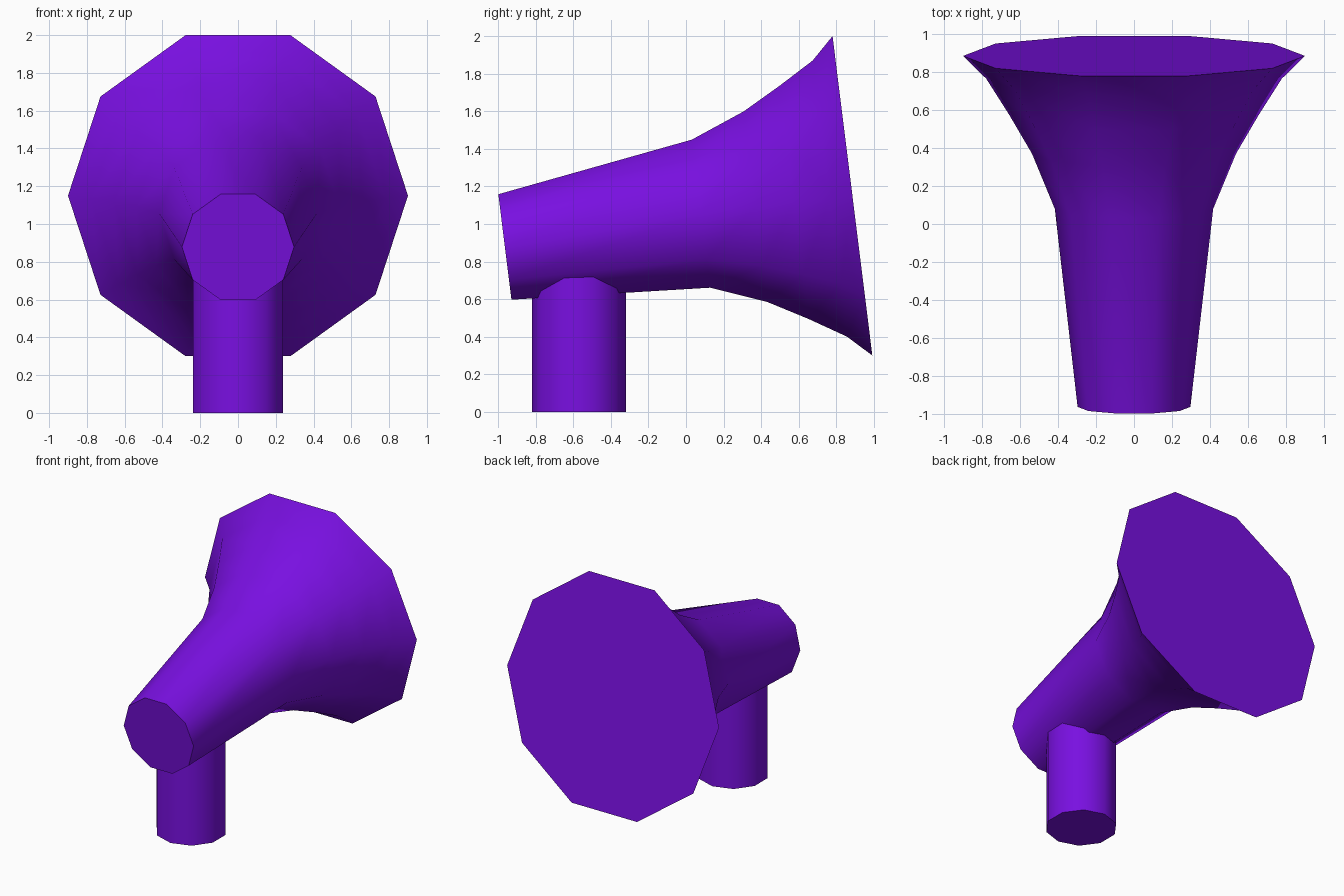
import bpy, bmesh, math

if "Cube" in bpy.data.objects:
    bpy.data.objects.remove(bpy.data.objects["Cube"])

purple = bpy.data.materials.new("purple")
purple.diffuse_color = (0.19, 0.005, 0.75, 1)
purple.use_nodes = True
purple.node_tree.nodes["Principled BSDF"].inputs["Base Color"].default_value = purple.diffuse_color

SIDES = 10
TILT = math.radians(7.1)


def loft(name, rings, tilt, axis_up, phase=0.0):
    """Skin capped ten-sided rings given as (y, z, radius)."""
    bm = bmesh.new()
    loops = []
    for y, z, r in rings:
        loop = []
        for i in range(SIDES):
            a = 2 * math.pi * i / SIDES + phase
            u, v = r * math.cos(a), r * math.sin(a)
            if axis_up:
                co = (u, y + v, z)
            else:
                co = (u, y - v * math.sin(tilt), z + v * math.cos(tilt))
            loop.append(bm.verts.new(co))
        loops.append(loop)
    for a, b in zip(loops, loops[1:]):
        for i in range(SIDES):
            j = (i + 1) % SIDES
            bm.faces.new((a[i], a[j], b[j], b[i]))
    bm.faces.new(loops[0])
    bm.faces.new(loops[-1])
    bmesh.ops.recalc_face_normals(bm, faces=bm.faces)
    me = bpy.data.meshes.new(name)
    bm.to_mesh(me)
    bm.free()
    ob = bpy.data.objects.new(name, me)
    bpy.context.collection.objects.link(ob)
    me.materials.append(purple)
    bpy.ops.object.select_all(action='DESELECT')
    ob.select_set(True)
    bpy.context.view_layer.objects.active = ob
    bpy.ops.object.shade_smooth_by_angle(angle=math.radians(45))
    return ob


# Flared horn, tilted slightly upward
loft("horn", [(-0.963, 0.878, 0.297), (0.08, 1.055, 0.417), (0.37, 1.092, 0.537),
              (0.575, 1.115, 0.657), (0.765, 1.135, 0.778), (0.885, 1.15, 0.9)],
     TILT, False)

# Upright post under the narrow end
loft("post", [(-0.57, 0.0, 0.25), (-0.57, 0.8, 0.25)], 0, True, math.pi / 2)
